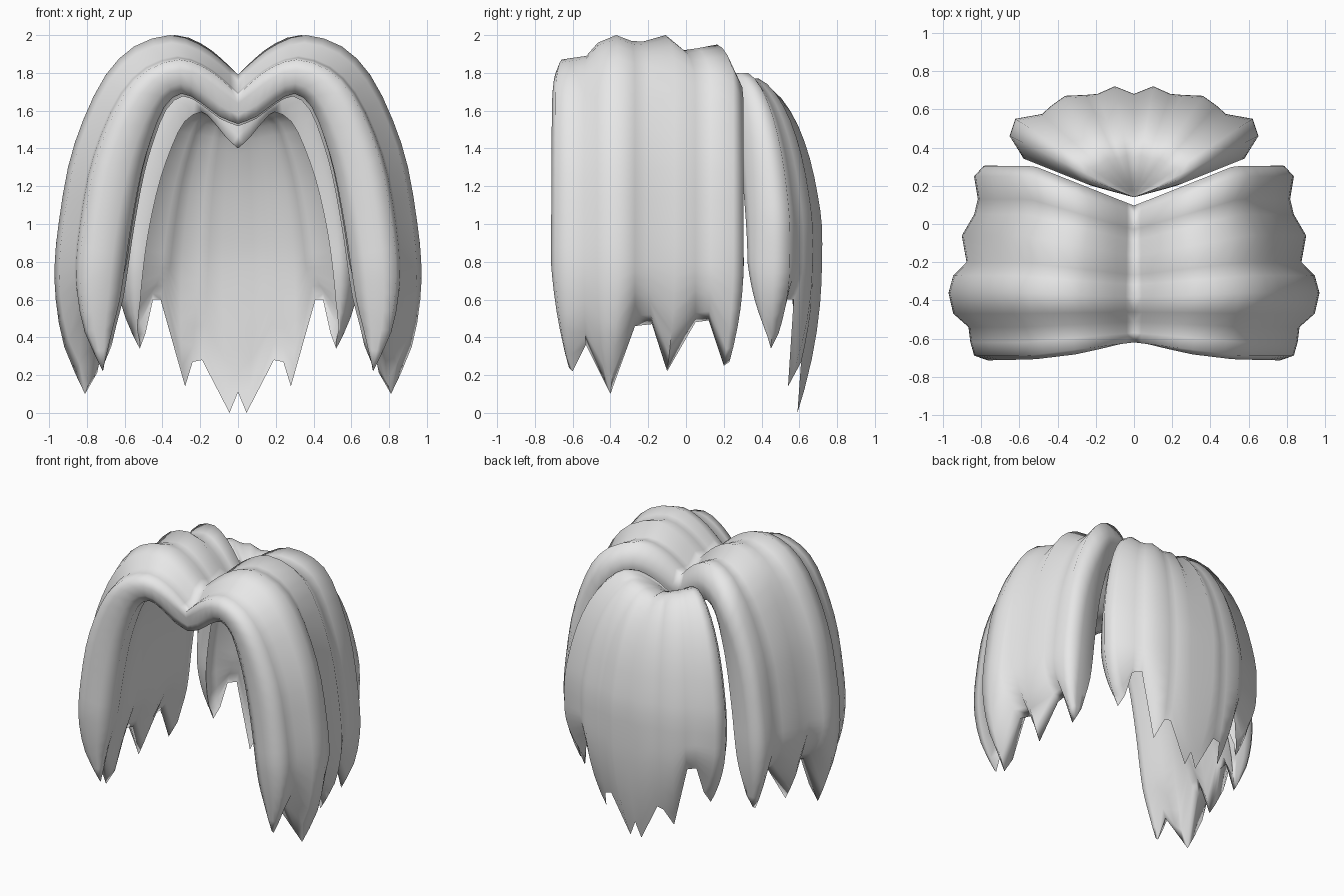
import bpy, bmesh
from mathutils import Vector

if "Cube" in bpy.data.objects:
    bpy.data.objects.remove(bpy.data.objects["Cube"])

mat = bpy.data.materials.new("plain grey")
mat.diffuse_color = (0.8, 0.8, 0.8, 1)
mat.use_nodes = True
mat.node_tree.nodes["Principled BSDF"].inputs["Base Color"].default_value = mat.diffuse_color


def lerp(a, b, f):
    return a + (b - a) * f


def smooth_path(pts):
    """Insert a rounded midpoint between each pair of profile points."""
    res = []
    for i in range(len(pts) - 1):
        p0, p1, p2, p3 = (pts[max(0, min(len(pts) - 1, i + d))] for d in (-1, 0, 1, 2))
        res += [p1, tuple((9 * (b + c) - a - d) / 16 for a, b, c, d in zip(p0, p1, p2, p3))]
    return res + [pts[-1]]


def shell(name, outer, inner, start_push, end_push=None):
    """Closed, mirrored shell from columns of outer and inner points."""
    def edge(i, push, f):
        n = len(outer[i])
        return [a.lerp(b, f) + Vector(push) * min(1, j / 6, (n - 1 - j) / 6)
                for j, (a, b) in enumerate(zip(outer[i], inner[i]))]
    start = [edge(0, start_push, f) for f in (.7, .3)]
    ring = start + outer
    if end_push:
        ring += [edge(-1, end_push, f) for f in (.3, .7)] + inner[::-1]
        strips = [ring + ring[:1]]
    else:
        strips = [ring, ring[:1] + inner]
    bm = bmesh.new()
    for side in (1, -1):
        for cols in strips:
            grid = [[bm.verts.new((side * p.x, p.y, p.z)) for p in c] for c in cols]
            for a, b in zip(grid, grid[1:]):
                for j in range(len(a) - 1):
                    bm.faces.new((a[j], b[j], b[j + 1], a[j + 1]))
    bmesh.ops.remove_doubles(bm, verts=bm.verts[:], dist=0.002)
    bmesh.ops.recalc_face_normals(bm, faces=bm.faces[:])
    mesh = bpy.data.meshes.new(name)
    bm.to_mesh(mesh)
    bm.free()
    mesh.materials.append(mat)
    ob = bpy.data.objects.new(name, mesh)
    bpy.context.collection.objects.link(ob)
    bpy.context.view_layer.objects.active = ob
    ob.select_set(True)
    bpy.ops.object.shade_smooth_by_angle(angle=1.6)
    ob.select_set(False)


# Side locks: arch from the parting, outwards and down
arch_out = smooth_path([
    (0, 1.79), (.1, 1.88), (.21, 1.955), (.36, 2), (.55, 1.94), (.7, 1.79), (.82, 1.55),
    (.9, 1.3), (.95, 1.0), (.97, .8), (.965, .6), (.92, .35), (.81, .1)])
arch_in = smooth_path([
    (0, 1.53), (.1, 1.57), (.2, 1.645), (.3, 1.69), (.39, 1.62), (.46, 1.45), (.51, 1.28),
    (.55, 1.08), (.58, .9), (.6, .75), (.625, .55), (.665, .35), (.71, .1)])
# Strand ridges and grooves: y, reach, top, tip y, tip z
side_cols = [(-.69, .84, 1.87, -.62, .24), (-.62, .86, 1.88, -.60, .22), (-.54, .87, 1.89, -.53, .36),
             (-.47, .95, 1.96, -.43, .16), (-.36, .975, 2.0, -.40, .10), (-.27, .95, 1.97, -.27, .46),
             (-.20, .88, 1.965, -.18, .47), (-.06, .905, 2.0, -.10, .22), (.05, .84, 1.92, .05, .48),
             (.13, .82, 1.93, .12, .49), (.25, .84, 1.95, .20, .25), (.305, .79, 1.83, .23, .27)]


def side_point(col, px, pz, kx, kz, inset=0):
    y, reach, top, tip_y, tip_z = col
    f = max(0, (.8 - pz) / .7)
    z = .8 + (pz - .8) * kz if pz > .8 else lerp(.8, tip_z, f)
    # the locks fan out away from the parting
    fan = min(1, px / .65)
    yy = lerp(lerp(-.62, .10, y + .69), y, fan) + inset
    return Vector((px * lerp(kx, max(kx, .88), f * f), lerp(yy, tip_y, f * f), z))


outer, inner = [], []
for i, c in enumerate(side_cols):
    k = c[1] / .975
    outer.append([side_point(c, x, z, k, (c[2] - .8) / 1.2) for x, z in arch_out])
    ki = 1 + .5 * (c[1] / .84 - 1)
    kz = 1 + .4 * (c[2] - 1.87)
    inset = .03 if i == 0 else -.03 if i == len(side_cols) - 1 else 0
    col = [side_point(c, x, z, ki, kz, inset) for x, z in arch_in]
    col[-1] = outer[-1][-1].copy()
    inner.append(col)
shell("side_locks", outer, inner, (0, -.035, 0), (0, .015, 0))

# Back locks: fan from a single point, outwards and down
fan_out = smooth_path([
    (0, 1.62), (.15, 1.71), (.3, 1.775), (.46, 1.8), (.63, 1.72), (.78, 1.57), (.89, 1.38),
    (.96, 1.18), (1, 1.0), (1, .8), (1, .6), (1, .35), (1, .1)])
fan_in = smooth_path([
    (0, 1.40), (.1, 1.46), (.2, 1.54), (.32, 1.60), (.47, 1.55), (.58, 1.42), (.68, 1.25),
    (.75, 1.08), (.80, .92), (.83, .78), (.85, .58), (.88, .35), (1, .1)])
# Outline x, y, then tip x, y, z, then height of the crown
back_cols = [(.60, .38, .52, .44, .38, 1.79), (.65, .46, .52, .45, .34, 1.8), (.62, .55, .49, .49, .42, 1.8),
             (.48, .575, .45, .52, .60, 1.78), (.43, .62, .41, .57, .60, 1.77), (.36, .67, .28, .54, .14, 1.77),
             (.25, .675, .24, .61, .27, 1.75), (.19, .68, .19, .61, .28, 1.74), (.10, .72, .045, .59, 0, 1.74),
             (0, .68, 0, .60, .11, 1.71)]
pole = Vector((0, .14))


def back_point(col, s, pz):
    x, y, tip_x, tip_y, tip_z, crown = col
    f = max(0, (.8 - pz) / .7)
    h = pole + (Vector((x, y)) - pole) * s
    h = h.lerp(Vector((tip_x, tip_y)), f * f)
    k = lerp(1, (crown - .8) / 1.0, min(1, s / .4))
    return Vector((h.x, h.y, .8 + (pz - .8) * k if pz > .8 else lerp(.8, tip_z, f)))


outer = [[back_point(c, s, z) for s, z in fan_out] for c in back_cols]
inner = [[back_point(c, s, z) for s, z in fan_in] for c in back_cols]
shell("back_locks", outer, inner, (.01, -.025, 0))
